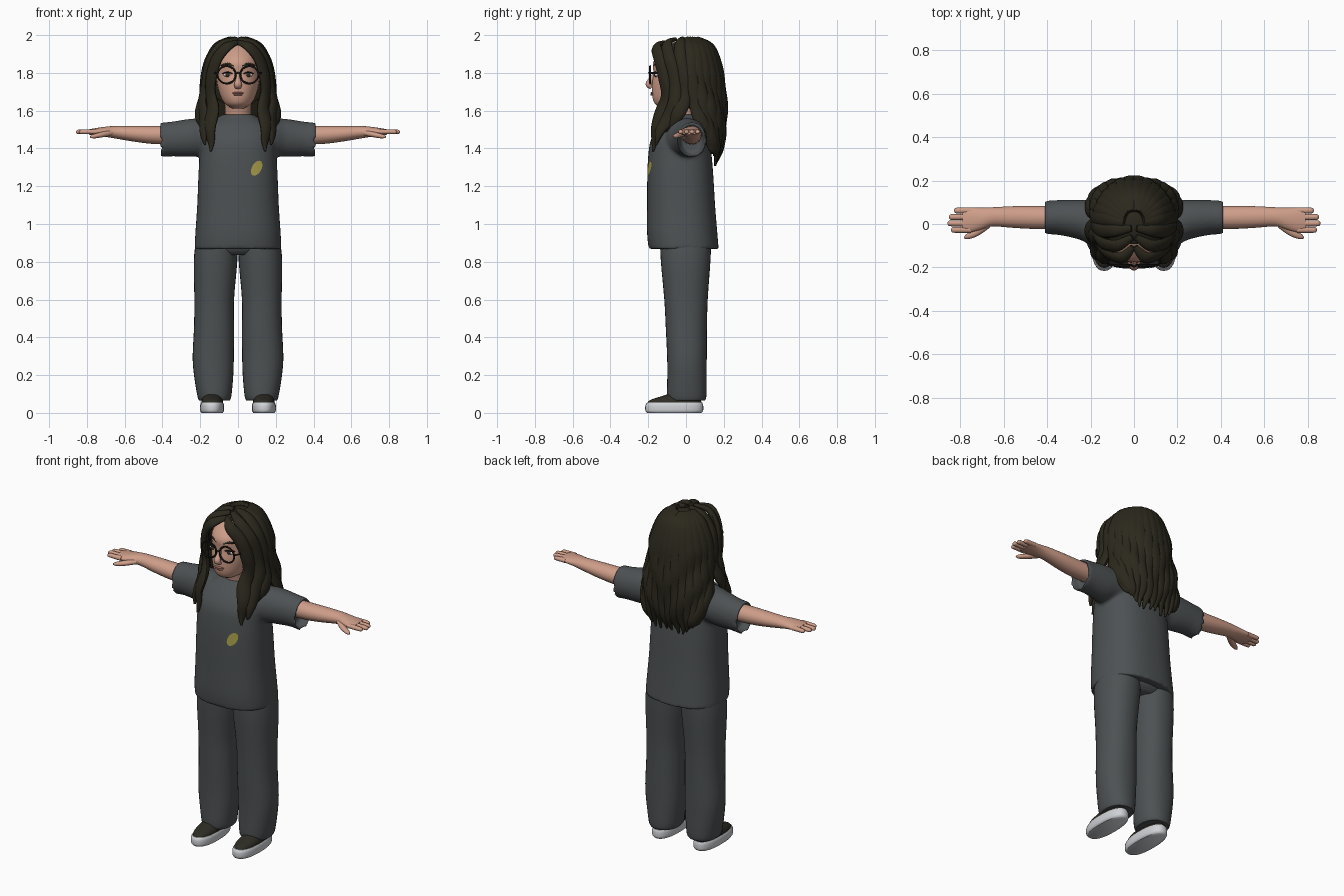
import bpy
import bmesh
import random
from math import sin, cos, pi, radians
from mathutils import Vector, Matrix

random.seed(4)
if "Cube" in bpy.data.objects:
    bpy.data.objects.remove(bpy.data.objects["Cube"])

X, Y, Z = Vector((1, 0, 0)), Vector((0, 1, 0)), Vector((0, 0, 1))


def material(name, *rgb):
    mat = bpy.data.materials.new(name)
    mat.use_nodes = True
    mat.diffuse_color = (*rgb, 1)
    mat.node_tree.nodes["Principled BSDF"].inputs["Base Color"].default_value = (*rgb, 1)
    return mat


charcoal = material("charcoal cloth", 0.075, 0.083, 0.087)
hair_brown = material("dark brown hair", 0.024, 0.021, 0.012)
skin = material("skin", 0.62, 0.34, 0.25)
lip_pink = material("lip pink", 0.42, 0.18, 0.14)
white = material("sole white", 0.62, 0.64, 0.67)
shoe_dark = material("shoe dark", 0.026, 0.024, 0.017)
black = material("frame black", 0.01, 0.009, 0.008)
iris_brown = material("iris brown", 0.04, 0.025, 0.015)
yellow = material("badge yellow", 0.4, 0.35, 0.07)


def smooth_rows(rows, steps):
    """Catmull-Rom interpolation of rows (x, y, z, width, depth)."""
    v = [Vector(r) for r in rows]
    p = [v[0]] + v + [v[-1]]
    out = []
    for i in range(1, len(v)):
        a, b, c, d = p[i - 1:i + 3]
        for k in range(steps):
            t = k / steps
            out.append(0.5 * (2 * b + (c - a) * t + (2 * a - 5 * b + 4 * c - d) * t ** 2
                              + (3 * b - a - 3 * c + d) * t ** 3))
    return out + [v[-1]]


def tube(bm, rows, frame=None, up=None, centre=None, sides=24, power=2, steps=4):
    """Skin rings along rows, with a fixed frame or one that follows the path."""
    rows = smooth_rows(rows, steps)
    pos = [Vector(r[:3]) for r in rows]
    rings = []
    for i, r in enumerate(rows):
        c = pos[i]
        if frame:
            u, v = frame
        else:
            t = (pos[min(i + 1, len(pos) - 1)] - pos[max(i - 1, 0)]).normalized()
            out = up or c - (centre or Vector((0, 0.02, min(c.z, 1.78))))
            v = (out - t * out.dot(t)).normalized()
            u = t.cross(v)
        ring = []
        for k in range(sides):
            a = 2 * pi * k / sides
            ca, sa = [(1 if f > 0 else -1) * abs(f) ** (2 / power) for f in (cos(a), sin(a))]
            ring.append(bm.verts.new(c + u * r[3] * ca + v * r[4] * sa))
        rings.append(ring)
    for p, q in zip(rings, rings[1:]):
        for k in range(sides):
            j = (k + 1) % sides
            bm.faces.new((p[k], p[j], q[j], q[k]))
    bm.faces.new(rings[0])
    bm.faces.new(rings[-1])


def ball(bm, place, size):
    m = Matrix.Translation(place) @ Matrix.Diagonal((*size, 1))
    bmesh.ops.create_uvsphere(bm, u_segments=32, v_segments=20, radius=1, matrix=m)


def finish(name, bm, mat, mirror=False, recalc=True):
    if recalc:
        bmesh.ops.recalc_face_normals(bm, faces=bm.faces)
    mesh = bpy.data.meshes.new(name)
    bm.to_mesh(mesh)
    bm.free()
    mesh.materials.append(mat)
    mesh.shade_smooth()
    mesh.set_sharp_from_angle(angle=radians(50))
    ob = bpy.data.objects.new(name, mesh)
    bpy.context.scene.collection.objects.link(ob)
    if mirror:
        ob.modifiers.new("mirror", 'MIRROR').use_mirror_merge = False
    return ob


def part(name, rows, mat, mirror=False, **kw):
    bm = bmesh.new()
    tube(bm, rows, **kw)
    return finish(name, bm, mat, mirror)


# Shirt: torso and a sleeve tube running through it, fused into one skin
bm = bmesh.new()
tube(bm, [(0, -.012, .868, .23, .185), (0, -.02, .95, .226, .186), (0, -.026, 1.1, .216, .18),
          (0, -.03, 1.25, .21, .175), (0, -.032, 1.36, .204, .168), (0, -.03, 1.45, .198, .155),
          (0, -.018, 1.52, .17, .123), (0, -.01, 1.56, .115, .09), (0, -.01, 1.58, .08, .072)],
     frame=(X, Y), sides=48, power=2.4)
sleeve = [(.36, .03, 1.44, .055, .068), (.40, .03, 1.44, .066, .08), (.414, .03, 1.443, .077, .092),
          (.35, .03, 1.45, .08, .092), (.25, .02, 1.456, .092, .101), (.15, 0, 1.46, .11, .1)]
tube(bm, sleeve + [(-r[0], *r[1:]) for r in reversed(sleeve)], frame=(Y, Z), sides=32)
shirt = finish("shirt", bm, charcoal)
remesh = shirt.modifiers.new("fuse", 'REMESH')
remesh.mode = 'VOXEL'
remesh.voxel_size = 0.01
remesh.use_smooth_shade = True
soften = shirt.modifiers.new("soften", 'SMOOTH')
soften.factor = 0.5
soften.iterations = 5

# Yellow badge laid on the chest
bm = bmesh.new()
bmesh.ops.create_circle(
    bm, cap_ends=True, cap_tris=True, segments=24, radius=1,
    matrix=Matrix.Translation((.097, -.35, 1.295)) @ Matrix.Rotation(radians(28), 4, 'Y')
    @ Matrix.Rotation(pi / 2, 4, 'X') @ Matrix.Diagonal((.025, .043, 1, 1)))
badge = finish("chest_badge", bm, yellow, recalc=False)
wrap = badge.modifiers.new("lay", 'SHRINKWRAP')
wrap.target = shirt
wrap.wrap_method = 'PROJECT'
wrap.wrap_mode = 'ABOVE_SURFACE'
wrap.use_project_y = True
wrap.offset = 0.005

# Trousers
part("trouser_leg", [(.125, .005, .065, .08, .095), (.125, .004, .09, .09, .104),
                     (.129, .005, .2, .104, .104), (.131, .005, .3, .109, .105),
                     (.127, .002, .45, .106, .109), (.126, 0, .6, .105, .115),
                     (.119, -.002, .8, .115, .131), (.112, -.002, .92, .11, .136)],
     charcoal, True, frame=(X, Y), sides=32, power=2.2)
part("trouser_seat", [(0, 0, .835, .17, .1), (0, 0, .87, .21, .13), (0, 0, .95, .2, .14)],
     charcoal, frame=(X, Y), sides=32)

# Shoes
part("shoe_sole", [(.137, -.062, 0, .056, .144), (.137, -.062, .012, .063, .153),
                   (.137, -.062, .04, .063, .153), (.137, -.06, .054, .058, .146)],
     white, True, frame=(X, Y), sides=32, power=2.4)
part("shoe_upper", [(.137, -.06, .045, .058, .145), (.137, -.057, .066, .056, .136),
                    (.137, -.035, .085, .048, .105), (.137, -.01, .105, .038, .065)],
     shoe_dark, True, frame=(X, Y), sides=32, power=2.3)

# Arms with hands
bm = bmesh.new()
tube(bm, [(.33, .03, 1.47, .054, .05), (.45, .03, 1.472, .053, .048), (.55, .032, 1.478, .05, .042),
          (.65, .033, 1.486, .044, .033), (.70, .025, 1.488, .05, .027),
          (.75, .019, 1.488, .056, .02), (.79, .018, 1.487, .052, .014)], frame=(Y, Z))
for y, tip in ((.062, .828), (.032, .852), (.003, .858), (-.027, .842)):
    tube(bm, [(.75, y, 1.488, .014, .013), (tip - .02, y, 1.488, .0135, .012),
              (tip - .005, y, 1.487, .011, .009), (tip, y, 1.487, .004, .003)],
         frame=(Y, Z), sides=12)
tube(bm, [(.675, .0, 1.482, .02, .016), (.725, -.038, 1.472, .018, .014),
          (.765, -.057, 1.464, .013, .011), (.782, -.063, 1.461, .004, .004)], up=Z, sides=12)
finish("arm", bm, skin, True)

# Head, neck and nose
part("neck", [(0, -.01, 1.5, .07, .062), (0, -.015, 1.58, .068, .062), (0, -.03, 1.68, .075, .08)],
     skin, frame=(X, Y))
part("head", [(0, -.085, 1.612, .03, .04), (0, -.08, 1.632, .064, .08), (0, -.065, 1.66, .085, .11),
              (0, -.05, 1.70, .101, .13), (0, -.04, 1.75, .112, .139), (0, -.036, 1.80, .115, .136),
              (0, -.03, 1.86, .113, .142), (0, -.01, 1.92, .095, .105), (0, 0, 1.955, .05, .06)],
     skin, frame=(X, Y), sides=40)
part("nose", [(0, -.162, 1.805, .009, .009), (0, -.182, 1.768, .013, .013),
              (0, -.196, 1.74, .02, .018), (0, -.182, 1.722, .017, .01)], skin, up=-Y, sides=16)
bm = bmesh.new()
ball(bm, (0, -.178, 1.694), (.03, .011, .005))
ball(bm, (0, -.178, 1.685), (.025, .011, .006))
finish("lips", bm, lip_pink)

# Eyes and brows
for name, place, size, mat in (("eye_white", (.055, -.154, 1.79), (.023, .012, .011), white),
                               ("iris", (.055, -.161, 1.79), (.012, .009, .011), iris_brown)):
    bm = bmesh.new()
    ball(bm, place, size)
    finish(name, bm, mat, True)
part("eyelash", [(.03, -.164, 1.796, .003, .005), (.055, -.163, 1.803, .004, .006),
                 (.081, -.146, 1.796, .003, .005)], black, True, up=-Y, sides=8)
part("eyebrow", [(.02, -.17, 1.836, .004, .004), (.055, -.157, 1.848, .006, .005),
                 (.09, -.122, 1.838, .003, .004)], hair_brown, True, up=-Y, sides=8)

# Glasses
bm = bmesh.new()
rim = Vector((.06, -.19, 1.79))
tube(bm, [(*(rim + Vector((.048 * cos(a), 0, .046 * sin(a)))), .005, .005)
          for a in (2 * pi * k / 32 for k in range(33))], centre=rim, sides=8, steps=1)
tube(bm, [(.106, -.19, 1.8, .004, .005), (.122, -.16, 1.8, .004, .005),
          (.126, -.02, 1.795, .004, .005)], up=Z, sides=8)
tube(bm, [(0, -.197, 1.8, .004, .004), (.014, -.19, 1.796, .004, .004)], up=Z, sides=8)
finish("glasses", bm, black, True)

# Hair: scalp cap with an opening for the face
bm = bmesh.new()
ball(bm, (0, .01, 1.8), (.172, .175, .178))
face_window = [v for v in bm.verts if v.co.y < -.02 and abs(v.co.x) < .125
               and v.co.z < 1.935 - 6 * v.co.x ** 2]
bmesh.ops.delete(bm, geom=face_window, context='VERTS')
finish("hair_cap", bm, hair_brown)
part("hair_underlayer", [(0, .03, 1.9, .12, .11), (0, .06, 1.75, .165, .115), (0, .1, 1.6, .18, .08),
                         (0, .135, 1.48, .165, .045), (0, .15, 1.37, .14, .02)],
     hair_brown, frame=(X, Y))


# Hair: wavy tapered locks
def lock(bm, points, widths, phase):
    rows = [(*p, w, .004 + .45 * w) for p, w in zip(points, widths)]
    rows = smooth_rows(rows, 6)
    for r in rows:
        fade = max(0, min(1, (1.85 - r[2]) * 4))
        r[0] += .007 * fade * sin(r[2] * 30 + phase)
        r[1] += .005 * fade * cos(r[2] * 26 + phase)
    tube(bm, rows, sides=12, steps=1)


bm = bmesh.new()
lock_count = 7
for i in range(lock_count):
    angle = (i + .5) * pi / 2 / lock_count
    c, s = cos(angle), sin(angle)
    end = 1.285 + .08 * c * c + random.uniform(0, .035)
    lock(bm, [(.015 + .03 * c, .06 * s, 1.98), (.12 * c, .01 + .125 * s, 1.935),
              (.172 * c, .01 + .168 * s, 1.82), (.182 * c, .02 + .174 * s, 1.7),
              (.2 * c, .055 + .145 * s, 1.58), (.195 * c, .1 + .095 * s, 1.48),
              (.175 * c, .135 + .045 * s, 1.4), (.16 * c, .14 + .018 * s, end)],
         (.02, .034, .038, .038, .038, .034, .027, .004), i * 1.3)
finish("hair_back_locks", bm, hair_brown, True)

bm = bmesh.new()
widths = (.015, .03, .035, .036, .036, .042, .032, .005)
lock(bm, [(.004, -.105, 1.962), (.055, -.155, 1.94), (.108, -.143, 1.88), (.139, -.12, 1.79),
          (.142, -.105, 1.68), (.138, -.135, 1.57), (.145, -.165, 1.48), (.15, -.175, 1.385)],
     widths, 0)
lock(bm, [(.008, -.06, 1.978), (.08, -.1, 1.953), (.14, -.09, 1.88), (.166, -.065, 1.79),
          (.178, -.055, 1.69), (.185, -.085, 1.58), (.178, -.13, 1.5), (.17, -.16, 1.42)],
     widths, 2)
lock(bm, [(.012, -.02, 1.982), (.09, -.03, 1.957), (.15, -.03, 1.88), (.174, -.015, 1.79),
          (.184, -.005, 1.7), (.194, -.02, 1.63), (.2, -.06, 1.56), (.185, -.11, 1.49)],
     widths, 4)
finish("hair_front_locks", bm, hair_brown, True)
